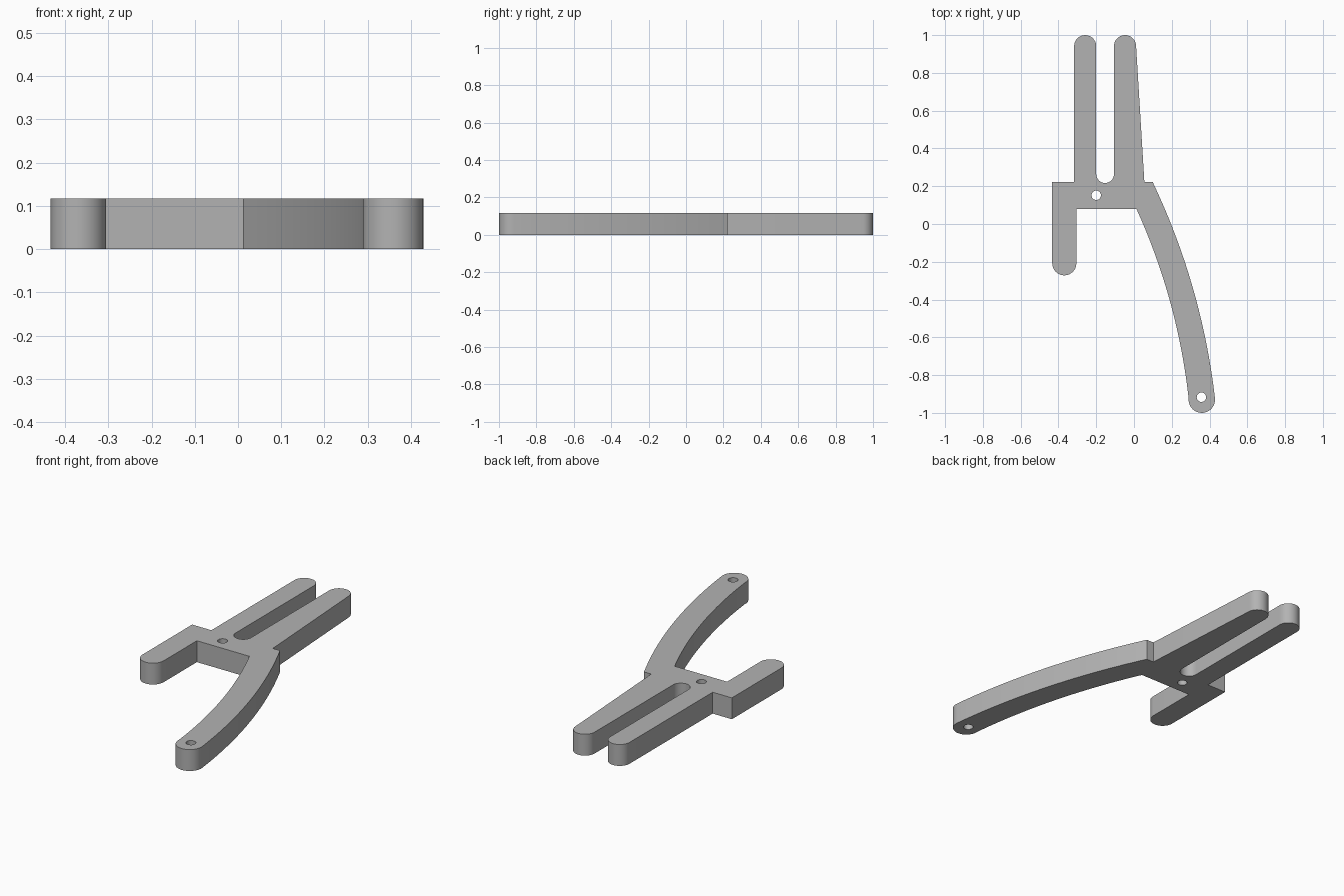
import bpy
import bmesh
from math import cos, sin, pi, radians, hypot
from mathutils import Vector

cube = bpy.data.objects.get("Cube")
if cube:
    bpy.data.objects.remove(cube, do_unlink=True)

THICKNESS = 0.117


def arc(cx, cy, r, start, end, steps=16):
    """Points on a circular arc, angles in degrees."""
    angles = [radians(start + (end - start) * i / steps) for i in range(steps + 1)]
    return [(cx + r * cos(a), cy + r * sin(a)) for a in angles]


def bow(p, q, sag, steps=20):
    """Shallow curve from p to q, bulging to the left of travel by sag."""
    p, q = Vector(p), Vector(q)
    d = q - p
    side = Vector((-d.y, d.x)) / hypot(d.x, d.y)
    return [tuple(p + d * t + side * sag * 4 * t * (1 - t))
            for t in (i / steps for i in range(steps + 1))]


# Outline, clockwise from the left shoulder
outline = [(-0.433, 0.222), (-0.317, 0.222)]
outline += arc(-0.2585, 0.9415, 0.0585, 180, 0)       # left prong tip
outline += arc(-0.153, 0.264, 0.047, 180, 360)        # slot bottom
outline += arc(-0.0475, 0.9415, 0.0585, 180, 4)       # right prong tip
outline += [(0.055, 0.222)]
outline += bow((0.099, 0.222), (0.4285, -0.92), 0.049)  # outer side of arm
outline += arc(0.359, -0.93, 0.07, -2, -176)          # arm tip
outline += bow((0.289, -0.92), (0.013, 0.08), -0.041)  # inner side of arm
outline += [(-0.305, 0.08)]
outline += arc(-0.369, -0.208, 0.064, 0, -180)        # short leg tip

# Round holes through the body and the arm tip
holes = [arc(x, y, 0.025, 0, 345, 23) for x, y in ((-0.2, 0.152), (0.357, -0.917))]

# Fill the flat shape and extrude it
bm = bmesh.new()
for loop in [outline] + holes:
    verts = [bm.verts.new((x, y, 0)) for x, y in loop]
    for a, b in zip(verts, verts[1:] + verts[:1]):
        bm.edges.new((a, b))
bmesh.ops.remove_doubles(bm, verts=bm.verts[:], dist=0.0005)
bmesh.ops.triangle_fill(bm, edges=bm.edges[:], use_beauty=True, normal=(0, 0, 1))
top = bmesh.ops.extrude_face_region(bm, geom=bm.faces[:], use_keep_orig=True)
bmesh.ops.translate(bm, vec=(0, 0, THICKNESS),
                    verts=[g for g in top["geom"] if isinstance(g, bmesh.types.BMVert)])
bmesh.ops.recalc_face_normals(bm, faces=bm.faces[:])

mesh = bpy.data.meshes.new("lever_plate")
bm.to_mesh(mesh)
bm.free()
plate = bpy.data.objects.new("lever_plate", mesh)
bpy.context.collection.objects.link(plate)

# Plain grey
grey = bpy.data.materials.new("plain_grey")
grey.use_nodes = True
colour = (0.45, 0.45, 0.45, 1)
grey.diffuse_color = colour
grey.node_tree.nodes["Principled BSDF"].inputs["Base Color"].default_value = colour
mesh.materials.append(grey)

bpy.ops.object.select_all(action="DESELECT")
plate.select_set(True)
bpy.context.view_layer.objects.active = plate
bpy.ops.object.shade_smooth_by_angle(angle=radians(30))
